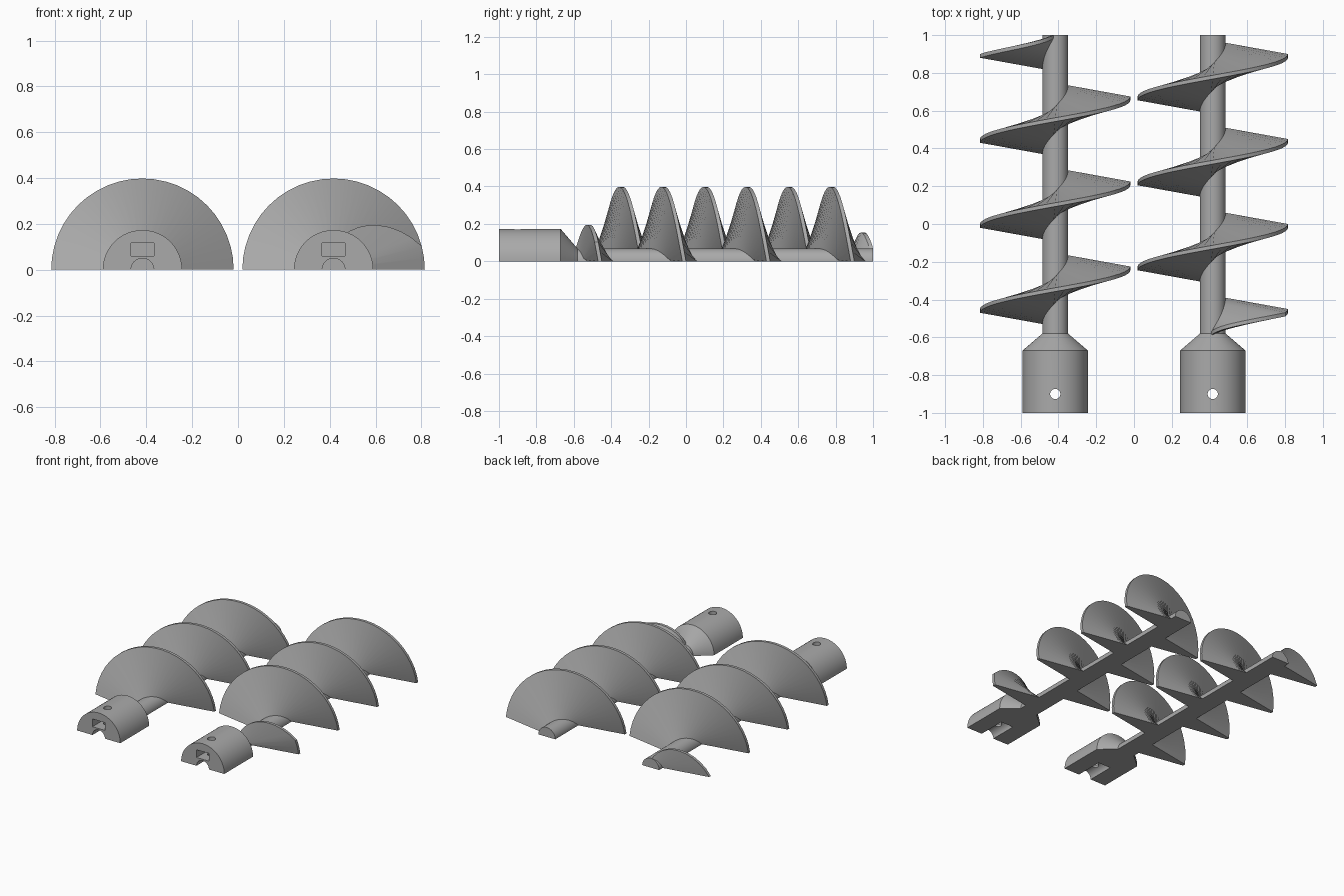
import bpy, bmesh, math

cube = bpy.data.objects.get("Cube")
if cube:
    bpy.data.objects.remove(cube, do_unlink=True)

CENTRE = 0.417        # distance of each half from the middle
SHAFT_R = 0.068
BLADE_R = 0.398
PITCH = 0.45
EDGE_HALF = 0.01      # half thickness of the blade rim
FLARE = 0.18          # blade thickening towards the shaft
PHI_START, PHI_END, TAPER = -97, 1163, 82
STEP = 7.5

grey = bpy.data.materials.new("plain grey")
grey.use_nodes = True
colour = (0.40, 0.40, 0.40, 1)
grey.diffuse_color = colour
grey.node_tree.nodes["Principled BSDF"].inputs["Base Color"].default_value = colour


def make_object(name, bm, x=0):
    bmesh.ops.recalc_face_normals(bm, faces=bm.faces)
    mesh = bpy.data.meshes.new(name)
    bm.to_mesh(mesh)
    bm.free()
    mesh.materials.append(grey)
    obj = bpy.data.objects.new(name, mesh)
    obj.location.x = x
    bpy.context.collection.objects.link(obj)
    return obj


def smooth(obj):
    bpy.ops.object.select_all(action='DESELECT')
    obj.select_set(True)
    bpy.context.view_layer.objects.active = obj
    bpy.ops.object.shade_smooth_by_angle(angle=math.radians(30))


def loft(bm, rings):
    # Bridge closed rings of equal length and cap both ends
    rings = [[bm.verts.new(p) for p in ring] for ring in rings]
    count = len(rings[0])
    for a, b in zip(rings, rings[1:]):
        for i in range(count):
            j = (i + 1) % count
            bm.faces.new((a[i], a[j], b[j], b[i]))
    bm.faces.new(rings[0])
    bm.faces.new(rings[-1])


def half_ring(radius, y, sides=32):
    return [(radius * math.cos(math.pi * i / sides), y,
             radius * math.sin(math.pi * i / sides)) for i in range(sides + 1)]


def cut(target, cutter):
    cutter.hide_render = True
    mod = target.modifiers.new("cut", 'BOOLEAN')
    mod.operation = 'DIFFERENCE'
    mod.solver = 'EXACT'
    mod.object = cutter
    bpy.ops.object.select_all(action='DESELECT')
    target.select_set(True)
    bpy.context.view_layer.objects.active = target
    bpy.ops.object.modifier_apply(modifier=mod.name)
    bpy.data.objects.remove(cutter, do_unlink=True)


def box(name, x, width, y0, y1, z0, z1):
    bm = bmesh.new()
    loft(bm, [[(-width, y, z0), (width, y, z0), (width, y, z1), (-width, y, z1)]
              for y in (y0, y1)])
    return make_object(name, bm, x)


def cylinder(name, x, radius, length, centre, along_y):
    bm = bmesh.new()
    bmesh.ops.create_cone(bm, cap_ends=True, segments=32, radius1=radius,
                          radius2=radius, depth=length)
    if along_y:
        for v in bm.verts:
            v.co.y, v.co.z = -v.co.z, v.co.y
    bmesh.ops.translate(bm, verts=bm.verts, vec=(0, *centre))
    return make_object(name, bm, x)


def blade_section(phi, turn):
    # Trapezoid across the blade, shrinking at both ends of the spiral
    fade = min(1, (phi - PHI_START) / TAPER, (PHI_END - phi) / TAPER)
    root = SHAFT_R - 0.006
    tip = root + (BLADE_R - root) * max(fade, 0.01)
    root_half = EDGE_HALF + (tip - root) * FLARE
    y = -0.46 + PITCH * phi / 360
    angle = math.radians(turn - phi)
    c, s = math.cos(angle), math.sin(angle)
    return [(r * c, min(y + d, 1), r * s) for r, d in
            ((root, -root_half), (tip, -EDGE_HALF), (tip, EDGE_HALF), (root, root_half))]


def build_half(side, x, turn):
    # Socket, shoulder and shaft in one half-round body
    bm = bmesh.new()
    loft(bm, [half_ring(r, y) for r, y in
              ((0.173, -1), (0.173, -0.67), (SHAFT_R, -0.58), (SHAFT_R, 1))])
    body = make_object(side + "_shaft_and_socket", bm, x)

    # Drive bore, slot above it and cross hole for the pin
    cut(body, cylinder("bore_cutter", x, 0.05, 0.4, (-1, 0), True))
    cut(body, box("slot_cutter", x, 0.05, -1.1, -0.8, 0.06, 0.116))
    cut(body, cylinder("pin_cutter", x, 0.027, 0.6, (-0.9, 0.1), False))
    smooth(body)

    # Spiral blade: only the half turns above the flat split face
    bm = bmesh.new()
    first = turn - 180
    while first - 360 > PHI_START - 180:
        first -= 360
    while first < PHI_END:
        lo, hi = max(first, PHI_START), min(first + 180, PHI_END)
        if hi > lo:
            n = max(2, round((hi - lo) / STEP))
            loft(bm, [blade_section(lo + (hi - lo) * i / n, turn) for i in range(n + 1)])
        first += 360
    smooth(make_object(side + "_spiral_blade", bm, x))


build_half("right", -CENTRE, 180)
build_half("left", CENTRE, 360)
